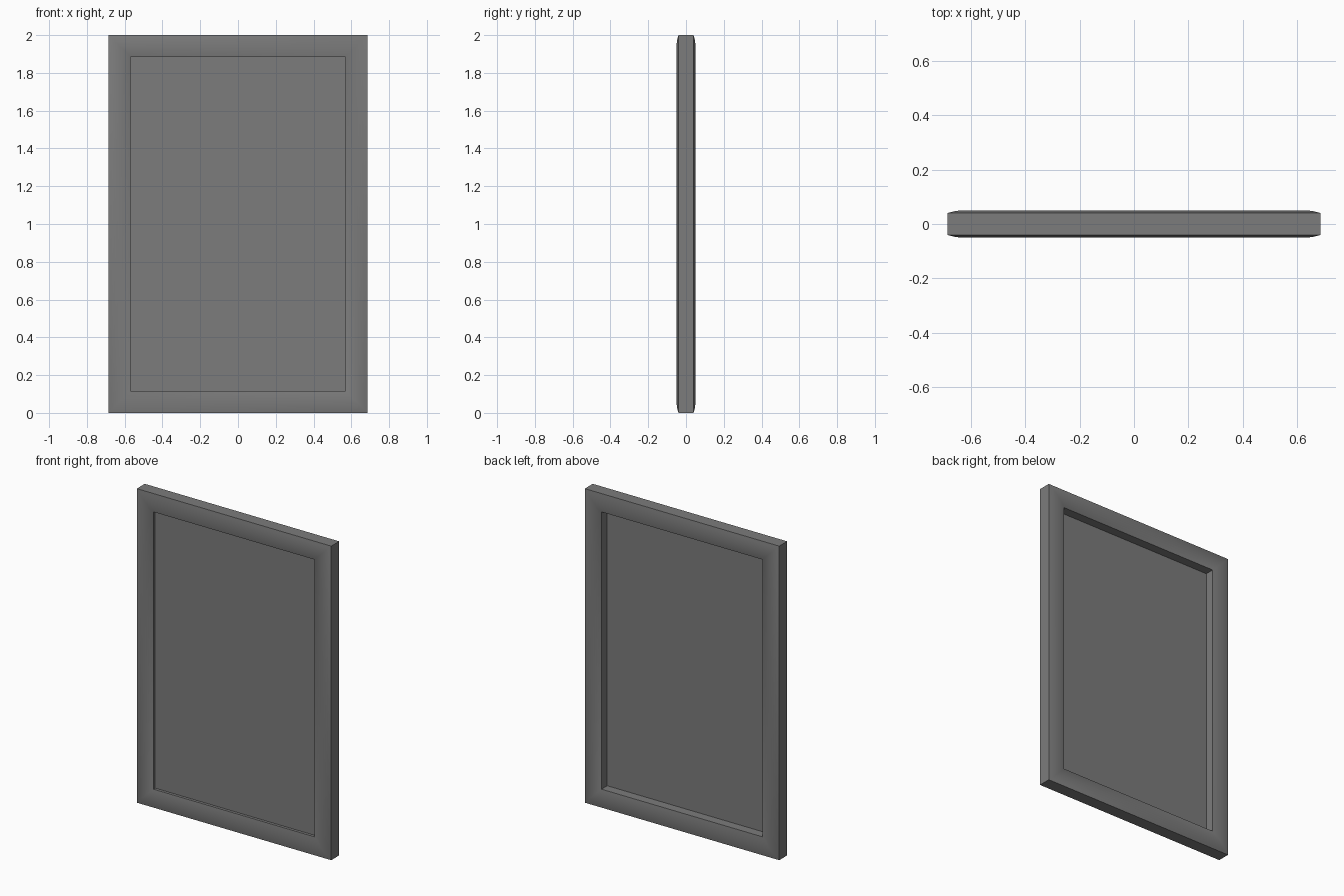
import bpy
import bmesh
import math

cube = bpy.data.objects.get("Cube")
if cube:
    bpy.data.objects.remove(cube, do_unlink=True)

HALF_W, HEIGHT = 0.685, 2.0
RAIL = 0.117          # width of the frame members
EDGE, CROWN = 0.04, 0.01   # half depth at the edges, extra rise of the rounded faces
STEPS = 8

grey = bpy.data.materials.new("mid_grey")
grey.use_nodes = True
colour = (0.2, 0.2, 0.2, 1)
grey.diffuse_color = colour
grey.node_tree.nodes["Principled BSDF"].inputs["Base Color"].default_value = colour


def add_object(name, bm):
    bmesh.ops.recalc_face_normals(bm, faces=bm.faces[:])
    mesh = bpy.data.meshes.new(name)
    bm.to_mesh(mesh)
    bm.free()
    mesh.materials.append(grey)
    obj = bpy.data.objects.new(name, mesh)
    bpy.context.collection.objects.link(obj)
    return obj


def corners(inset):
    x = HALF_W - inset
    return [(-x, inset), (x, inset), (x, HEIGHT - inset), (-x, HEIGHT - inset)]


# Frame: closed section with gently crowned front and back, mitred at the corners
arc = [(RAIL * i / STEPS, EDGE + CROWN * (1 - (2 * i / STEPS - 1) ** 2))
       for i in range(STEPS + 1)]
section = [(d, -y) for d, y in arc] + [(d, y) for d, y in reversed(arc)]
bm = bmesh.new()
rings = [[bm.verts.new((x, y, z)) for x, z in corners(d)] for d, y in section]
for a, b in zip(rings, rings[1:] + rings[:1]):
    for i in range(4):
        j = (i + 1) % 4
        bm.faces.new((a[i], a[j], b[j], b[i]))
frame = add_object("frame", bm)

bpy.ops.object.select_all(action="DESELECT")
frame.select_set(True)
bpy.context.view_layer.objects.active = frame
bpy.ops.object.shade_smooth_by_angle(angle=math.radians(30))

# Panel: thin sheet set near the front of the opening
bm = bmesh.new()
front, back = [[bm.verts.new((x, y, z)) for x, z in corners(RAIL - 0.001)]
               for y in (-0.022, -0.018)]
bm.faces.new(front)
bm.faces.new(back[::-1])
for i in range(4):
    j = (i + 1) % 4
    bm.faces.new((front[i], front[j], back[j], back[i]))
add_object("panel", bm)
